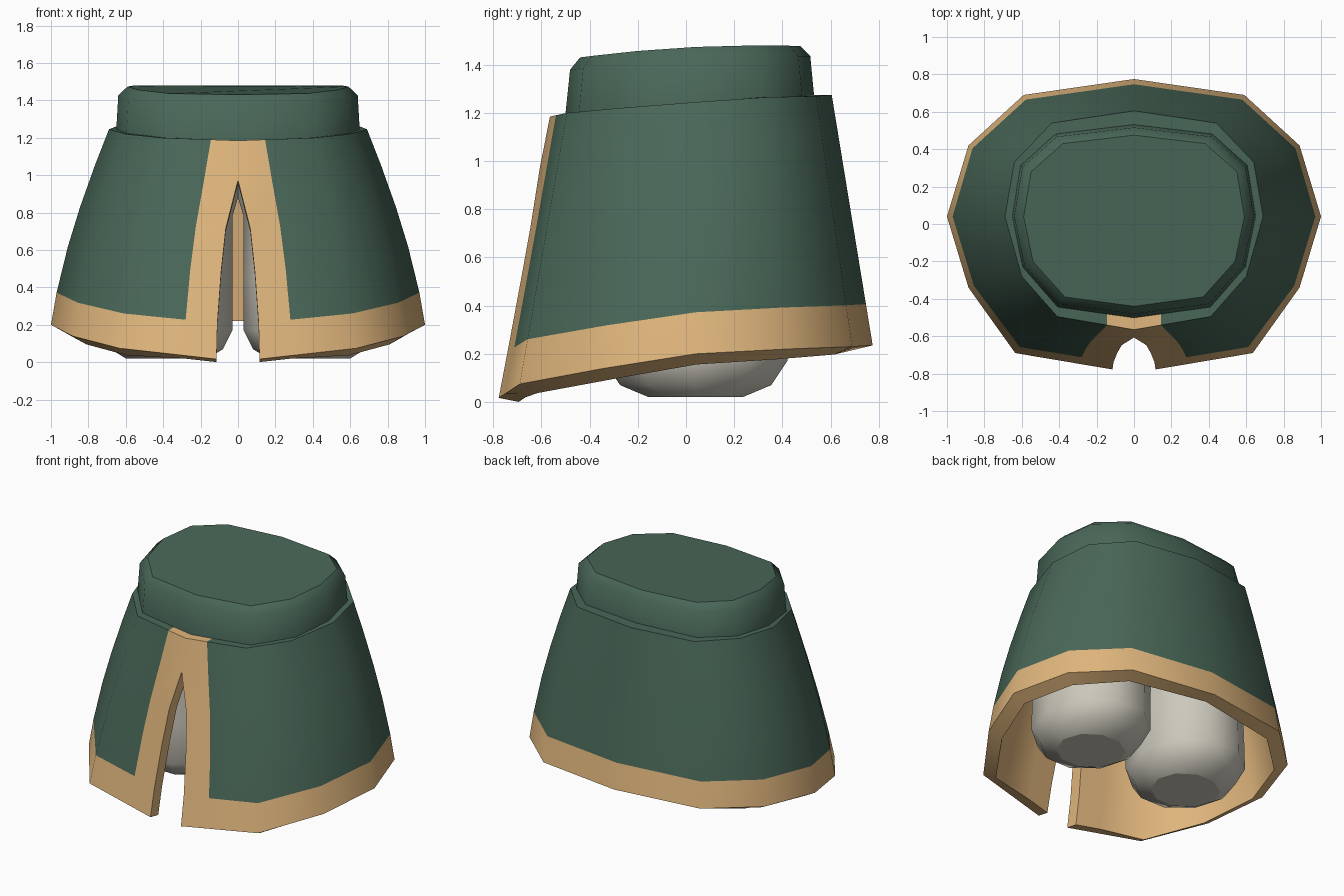
import bpy, bmesh, math
from mathutils import Vector as V

if "Cube" in bpy.data.objects:
    bpy.data.objects.remove(bpy.data.objects["Cube"])


def material(name, rgb):
    m = bpy.data.materials.new(name)
    m.diffuse_color = (*rgb, 1)
    m.use_nodes = True
    m.node_tree.nodes["Principled BSDF"].inputs["Base Color"].default_value = m.diffuse_color
    return m


GREEN = material("green cloth", (0.067, 0.137, 0.098))
TAN = material("tan trim", (0.75, 0.47, 0.205))
GREY = material("pale grey", (0.60, 0.58, 0.50))


def finish(bm, name, mats, angle=52):
    bmesh.ops.recalc_face_normals(bm, faces=bm.faces[:])
    me = bpy.data.meshes.new(name)
    bm.to_mesh(me)
    bm.free()
    ob = bpy.data.objects.new(name, me)
    bpy.context.collection.objects.link(ob)
    for m in mats:
        me.materials.append(m)
    bpy.ops.object.select_all(action='DESELECT')
    ob.select_set(True)
    bpy.context.view_layer.objects.active = ob
    bpy.ops.object.shade_smooth_by_angle(angle=math.radians(angle))
    return ob


def loft(name, rings, mat, angle=52):
    bm = bmesh.new()
    rows = [[bm.verts.new(p) for p in r] for r in rings]
    n = len(rows[0])
    for a, b in zip(rows, rows[1:]):
        for i in range(n):
            j = (i + 1) % n
            bm.faces.new((a[i], a[j], b[j], b[i]))
    bm.faces.new(rows[0][::-1])
    bm.faces.new(rows[-1])
    ob = finish(bm, name, [mat], angle)
    for p in ob.data.polygons:  # crisp end caps
        if len(p.vertices) > 4:
            p.use_smooth = False
    return ob


# Skirt: half profile from front centre to back centre, hem and top
HEM = [(0, -.797, .004), (.635, -.69, .075), (.885, -.34, .14), (1, .04, .2),
       (.885, .42, .22), (.59, .69, .23), (0, .775, .235)]
TOP = [(0, -.565, 1.185), (.41, -.495, 1.2), (.60, -.28, 1.22), (.69, .04, 1.245),
       (.64, .33, 1.265), (.44, .54, 1.27), (0, .605, 1.275)]
# rows: height fraction, slit half width, trim half width
ROWS = [(0, .115, .285), (.165, .11, .28), (.4, .09, .255), (.6, .065, .225),
        (.82, 0, .18), (1, 0, .145)]


def row_points(t, slit, trim):
    pts = [V(h).lerp(V(p), t) for h, p in zip(HEM, TOP)]
    for p in pts:
        p.x *= 1 + .16 * t * (1 - t)
    front = [pts[0].lerp(pts[1], x / pts[1].x) for x in (slit, trim)]
    return front + pts[1:]


bm = bmesh.new()
for s in (1, -1):
    grid = [[bm.verts.new((p.x * s, p.y, p.z)) for p in row_points(*r)] for r in ROWS]
    for i in range(len(grid) - 1):
        for j in range(len(grid[0]) - 1):
            q = (grid[i][j], grid[i][j + 1], grid[i + 1][j + 1], grid[i + 1][j])
            f = bm.faces.new(q if s > 0 else q[::-1])
            f.material_index = 1 if i == 0 or j == 0 else 0
bmesh.ops.remove_doubles(bm, verts=bm.verts[:], dist=.0005)
bm.normal_update()

# Inner lining and rims give the cloth its thickness
outer, edges = bm.faces[:], [e for e in bm.edges if e.is_boundary]
inner = {}
for v in bm.verts[:]:
    n = v.normal.copy()
    if v.co.z > 1.1:
        n.z = 0
    if abs(v.co.x) < .3 and v.co.y < 0:
        n.x = 0
    inner[v] = v.co - n.normalized() * .085
    if v.co.z < .237:  # the hem dips inward at the sides
        inner[v].z -= .03 * min(1, abs(v.co.x) * 1.1) * (abs(v.co.x) > .3)
inner = {v: bm.verts.new(p) for v, p in inner.items()}
for f in outer:
    bm.faces.new([inner[v] for v in reversed(f.verts)]).material_index = 1
for e in edges:
    a, b = e.verts
    mid = (a.co + b.co) / 2
    f = bm.faces.new((a, b, inner[b], inner[a]))
    f.material_index = 0 if mid.z > 1.1 and not (abs(mid.x) < .15 and mid.y < 0) else 1
finish(bm, "skirt", [GREEN, TAN])

# Waist block, sloping up to the back, with a chamfered top
CAP = [(0, -.44), (.37, -.39), (.54, -.20), (.59, .04), (.55, .28), (.38, .43), (0, .475)]
CAP += [(-x, y) for x, y in CAP[-2:0:-1]]


def waist_ring(k, ky, z, slope):
    return [(x * k, .02 + (y - .02) * ky,
             z + slope * y - .09 * y * y * (slope > 0)) for x, y in CAP]


loft("waist", [waist_ring(1.11, 1.14, 1.08, 0), waist_ring(1.105, 1.135, 1.22, .05),
               waist_ring(1.085, 1.09, 1.425, .065), waist_ring(1, 1, 1.472, .055)], GREEN)

# Legs: rounded stubs hanging inside the skirt: height, centre x, radii
LEG = [(.02, .38, .22, .205), (.07, .38, .30, .33), (.17, .38, .35, .40),
       (.45, .375, .345, .40), (.78, .35, .32, .40), (.88, .32, .32, .39), (1.12, .30, .30, .36)]
for s, side in ((1, "right"), (-1, "left")):
    rings = [[(s * (cx + rx * math.cos(a)), .04 + ry * math.sin(a), z)
              for a in (math.tau * i / 10 for i in range(10))] for z, cx, rx, ry in LEG]
    loft(side + "_leg", rings, GREY, 45)
